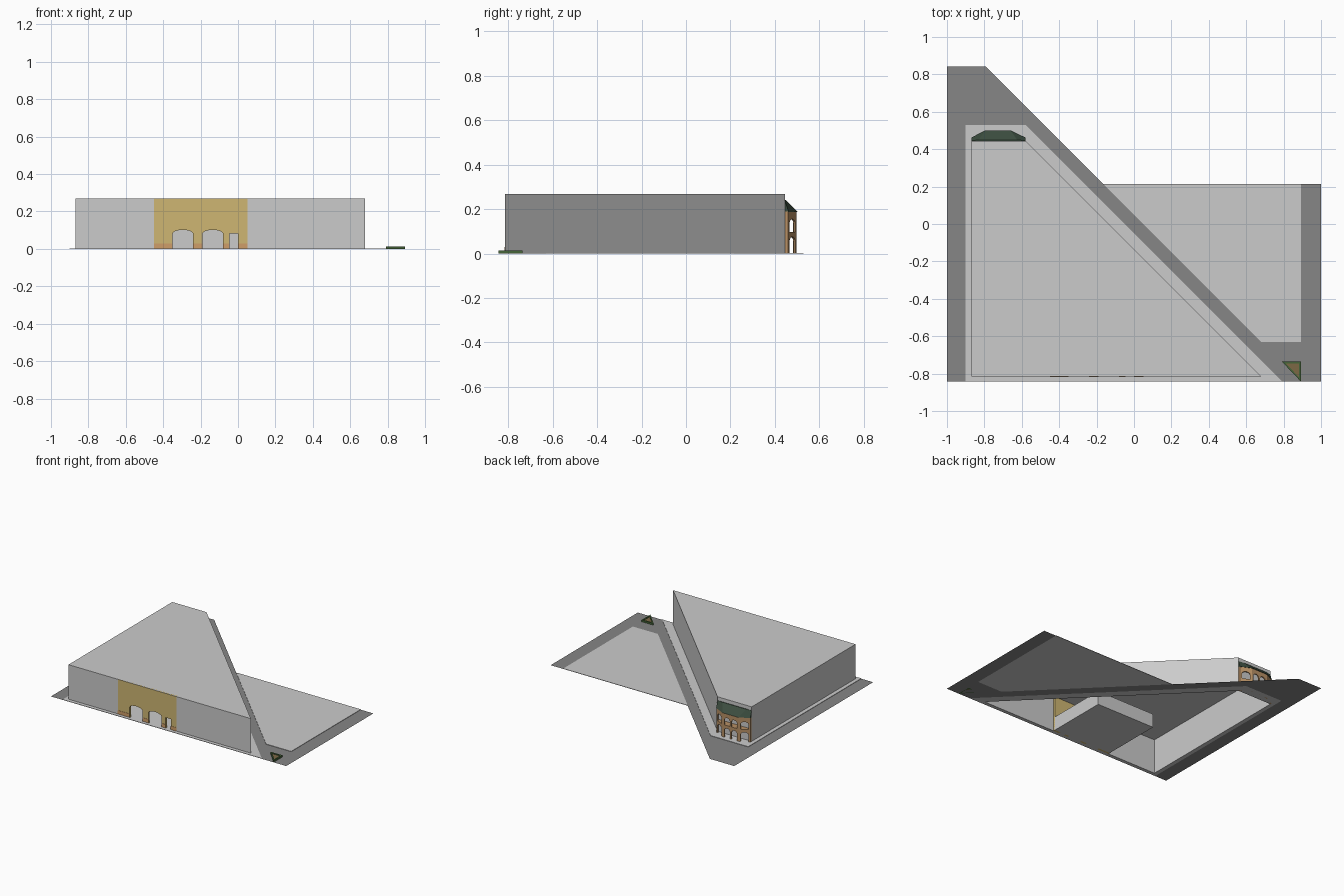
import bpy, bmesh, math
from mathutils import Vector

if "Cube" in bpy.data.objects:
    bpy.data.objects.remove(bpy.data.objects["Cube"])


def material(name, rgb):
    m = bpy.data.materials.new(name)
    m.diffuse_color = (*rgb, 1)
    m.use_nodes = True
    m.node_tree.nodes["Principled BSDF"].inputs["Base Color"].default_value = m.diffuse_color
    return m


ASPHALT = material("asphalt", (0.24, 0.24, 0.24))
OCHRE = material("ochre", (0.62, 0.47, 0.17))
TERRACOTTA = material("terracotta", (0.62, 0.34, 0.14))
TAN = material("tan", (0.48, 0.28, 0.13))
SLATE = material("green_slate", (0.045, 0.075, 0.05))
GREEN = material("dark_green", (0.06, 0.13, 0.04))
EARTH = material("earth", (0.2, 0.14, 0.06))


def finish(name, bm, mat=None, recalc=True):
    if recalc:
        bmesh.ops.recalc_face_normals(bm, faces=bm.faces)
    me = bpy.data.meshes.new(name)
    bm.to_mesh(me)
    bm.free()
    ob = bpy.data.objects.new(name, me)
    bpy.context.collection.objects.link(ob)
    if mat:
        me.materials.append(mat)
    return ob


def mesh(name, verts, faces, mat=None, recalc=True):
    bm = bmesh.new()
    vs = [bm.verts.new(v) for v in verts]
    for f in faces:
        bm.faces.new([vs[i] for i in f])
    return finish(name, bm, mat, recalc)


def prism(name, pts, z0, z1, mat=None, bottom=True):
    n = len(pts)
    verts = [(x, y, z) for z in (z0, z1) for x, y in pts]
    faces = [(i, (i + 1) % n, n + (i + 1) % n, n + i) for i in range(n)]
    faces.append(tuple(range(n, 2 * n)))
    if bottom:
        faces.append(tuple(reversed(range(n))))
    return mesh(name, verts, faces, mat)


def ring(name, outer, inner, z0, z1, mat=None):
    n = len(outer)
    loops = [(outer, z0), (outer, z1), (inner, z1), (inner, z0)]
    verts = [(x, y, z) for pts, z in loops for x, y in pts]
    faces = []
    for k in range(4):
        a, b = k * n, (k + 1) % 4 * n
        faces += [(a + i, a + (i + 1) % n, b + (i + 1) % n, b + i) for i in range(n)]
    return mesh(name, verts, faces, mat)


def box(name, x0, x1, y0, y1, z0, z1, mat=None):
    return prism(name, [(x0, y0), (x1, y0), (x1, y1), (x0, y1)], z0, z1, mat)


def arcade(name, a, b, z0, z1, openings, thick, mat):
    """Wall from a to b with openings (u0, u1, spring, top) cut from its foot."""
    a, b = Vector(a), Vector(b)
    d = (b - a).normalized()
    inward = Vector((-d.y, d.x, 0)) * thick
    prof = [(0, z0)]
    for u0, u1, spring, top in openings:
        prof.append((u0, z0))
        if top > spring:
            for i in range(11):
                t = math.pi * (1 - i / 10)
                prof.append(((u0 + u1) / 2 + (u1 - u0) / 2 * math.cos(t),
                             spring + (top - spring) * math.sin(t)))
        else:
            prof += [(u0, top), (u1, top)]
        prof.append((u1, z0))
    length = (b - a).length
    prof += [(length, z0), (length, z1), (0, z1)]
    bm = bmesh.new()
    face = bm.faces.new([bm.verts.new((a.x + d.x * u, a.y + d.y * u, z)) for u, z in prof])
    ext = bmesh.ops.extrude_face_region(bm, geom=[face], use_keep_orig=True)
    bmesh.ops.translate(bm, vec=inward, verts=[v for v in ext["geom"] if isinstance(v, bmesh.types.BMVert)])
    return finish(name, bm, mat)


# streets: one flat sheet
street = [(-1, -.843), (-.9, -.843), (-.9, .53), (-.58, .53), (.793, -.843), (1, -.843),
          (1, .215), (.893, .215), (.893, -.63), (.68, -.63), (-.793, .843), (-1, .843)]
mesh("street", [(x, y, 0) for x, y in street], [tuple(range(12))], ASPHALT, False)

# pavement around the building, and the neighbouring lot
H = 0.268
plan = [(-.87, -.815), (.68, -.815), (-.58, .445), (-.87, .445)]
ring("pavement", [(-.9, -.843), (.793, -.843), (-.58, .53), (-.9, .53)], plan, 0, .003)
prism("empty_lot", [(-.165, .215), (.68, -.63), (.893, -.63), (.893, .215)], 0, .003)

# hollow building shell, front left open for the entrance panel
PX0, PX1, FY = -.45, .05, -.815
verts = [(x, y, z) for z in (0, H) for x, y in plan]
verts += [(PX0, FY, 0), (PX1, FY, 0), (PX1, FY, H), (PX0, FY, H)]
mesh("building_shell", verts,
     [(1, 2, 6, 5), (2, 3, 7, 6), (3, 0, 4, 7), (4, 11, 10, 5, 6, 7),
      (0, 8, 11, 4), (9, 1, 5, 10)], None, False)

# entrance panel with two arches and a door
doors = [(.10, .21, .08, .102), (.26, .37, .08, .102), (.405, .45, .082, .082)]
arcade("entrance_panel", (PX0, FY), (PX1, FY), 0, H, doors, .015, OCHRE)

# painted base strips between the openings
edges = [0] + [u for o in doors for u in o[:2]] + [PX1 - PX0]
for i in range(0, len(edges), 2):
    box(f"base_strip_{i // 2}", PX0 + edges[i], PX0 + edges[i + 1], FY - .002, FY, 0, .03, TERRACOTTA)

# room behind the openings, open to the front
RY, RZ = -.33, .106
mesh("entrance_room",
     [(x, y, z) for z in (0, RZ) for x, y in ((PX0, FY), (PX1, FY), (PX1, RY), (PX0, RY))],
     [(0, 1, 2, 3), (1, 2, 6, 5), (2, 3, 7, 6), (3, 0, 4, 7), (4, 5, 6, 7)])

# faceted two-storey bay on the rear corner
bay = [(-.58, .445), (-.58, .46), (-.66, .497), (-.795, .497), (-.87, .46), (-.87, .445)]
for storey, (z0, z1, spring, top) in enumerate([(0, .09, .055, .075), (.095, .19, .135, .155)]):
    for k in range(5):
        L = (Vector(bay[k + 1]) - Vector(bay[k])).length
        n = (0, 1, 2, 1, 0)[k]
        p = .014
        w = (L - p * (n + 1)) / max(n, 1)
        ops = [(p + i * (w + p), p + i * (w + p) + w, spring, top) for i in range(n)]
        arcade(f"bay_arcade_{storey}_{k}", bay[k], bay[k + 1], z0, z1, ops, .009, TAN)
prism("bay_floor_band", bay, .083, .097, TAN)

# bay roof: eaves rising to the wall
eaves = [(-.58, .445), (-.58, .462), (-.66, .501), (-.795, .501), (-.87, .462), (-.87, .445)]
rv = [(x, y, .188) for x, y in eaves]
rv += [(-.58, .445, .24), (-.625, .45, .24), (-.83, .45, .24), (-.87, .445, .24)]
mesh("bay_roof", rv, [(0, 1, 6), (1, 2, 7, 6), (2, 3, 8, 7), (3, 4, 9, 8), (4, 5, 9),
                      (6, 7, 8, 9), (0, 6, 9, 5), (0, 5, 4, 3, 2, 1)], SLATE)

# triangular planter on the street corner
tri = [(.79, -.735), (.893, -.843), (.893, -.735)]
c = Vector((.86, -.77))
inner = [tuple(c + (Vector(p) - c) * .68) for p in tri]
ring("planter_frame", tri, inner, 0, .013, GREEN)
prism("planter_earth", inner, 0, .008, EARTH)
